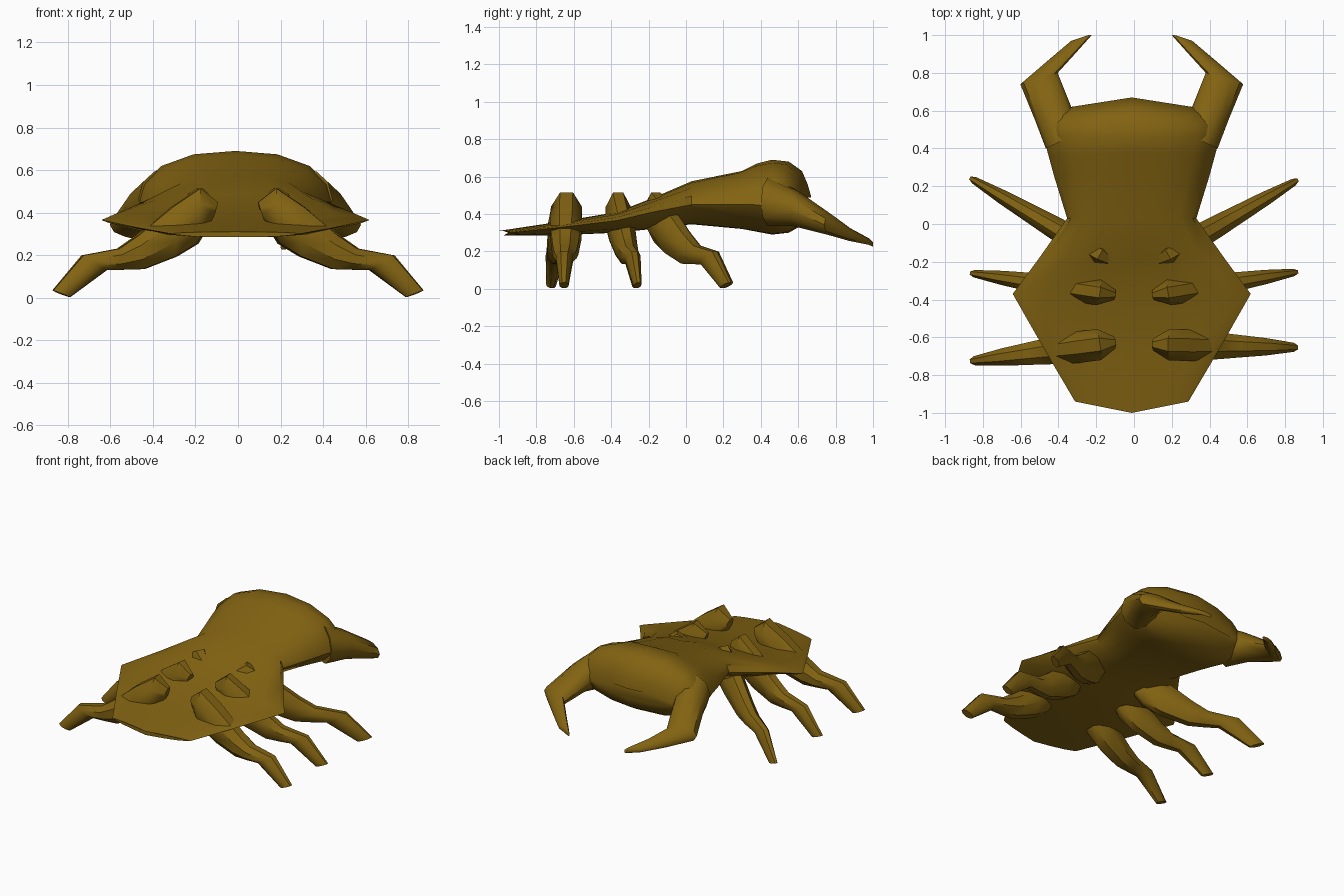
import bpy, bmesh, math
from mathutils import Vector

if "Cube" in bpy.data.objects:
    bpy.data.objects.remove(bpy.data.objects["Cube"])

mat = bpy.data.materials.new("olive_brown_shell")
mat.diffuse_color = (0.225, 0.125, 0.006, 1)
mat.use_nodes = True
mat.node_tree.nodes["Principled BSDF"].inputs["Base Color"].default_value = mat.diffuse_color
MID = -0.012  # shell centre line


def loft(name, rings, angle=40):
    """Skin a list of equal-length rings and cap both ends."""
    bm = bmesh.new()
    rows = [[bm.verts.new(p) for p in ring] for ring in rings]
    n = len(rows[0])
    for a, b in zip(rows, rows[1:]):
        for i in range(n):
            j = (i + 1) % n
            bm.faces.new((a[i], a[j], b[j], b[i]))
    bm.faces.new(rows[0])
    bm.faces.new(rows[-1])
    bmesh.ops.recalc_face_normals(bm, faces=bm.faces)
    me = bpy.data.meshes.new(name)
    bm.to_mesh(me)
    bm.free()
    me.materials.append(mat)
    ob = bpy.data.objects.new(name, me)
    bpy.context.collection.objects.link(ob)
    bpy.ops.object.select_all(action='DESELECT')
    ob.select_set(True)
    bpy.context.view_layer.objects.active = ob
    bpy.ops.object.shade_smooth_by_angle(angle=math.radians(angle))
    return ob


# Shell: y at centre, y at edge, half width, top z, edge z, bottom z
shell = [
    (-1.00, -.94, .30, .31, .30, .285),
    (-.70, -.66, .465, .355, .33, .285),
    (-.37, -.37, .63, .41, .365, .30),
    (-.18, -.18, .49, .485, .41, .32),
    (.03, .03, .342, .575, .45, .345),
    (.30, .25, .41, .63, .45, .32),
    (.38, .36, .44, .67, .45, .305),
    (.46, .47, .47, .69, .44, .29),
    (.55, .52, .465, .68, .43, .30),
    (.62, .57, .42, .63, .43, .34),
    (.65, .60, .37, .56, .43, .38),
    (.67, .62, .32, .49, .43, .42),
]
cols = [-1, -.94, -.74, -.42, 0, .42, .74, .94, 1]


def shell_ring(y0, y1, w, zt, ze, zb):
    def point(u, z):
        return (MID + w * u, y0 + (y1 - y0) * abs(u), z)
    top = [point(u, ze + (zt - ze) * math.sqrt(max(0, 1 - abs(u) ** 2.4))) for u in cols]
    low = [point(u, zb + (ze - zb) * abs(u) ** 4) for u in cols[-2:0:-1]]
    return top + low


loft("shell", [shell_ring(*s) for s in shell])

# Rear pincers: inner x, y, outer x, y, top z, bottom z
pincer = [
    (.24, .50, .455, .40, .60, .33),
    (.32, .62, .512, .55, .53, .33),
    (.392, .80, .59, .74, .40, .285),
    (.31, .89, .45, .86, .325, .255),
    (.225, .985, .32, .97, .27, .235),
    (.212, 1.0, .228, 1.0, .25, .225),
]


def pincer_ring(side, xi, yi, xo, yo, zt, zb, n=10):
    ring = []
    for i in range(n):
        a = 2 * math.pi * i / n
        t = .5 + .5 * math.cos(a)
        ring.append((MID + side * (xi + (xo - xi) * t), yi + (yo - yi) * t,
                     (zt + zb) / 2 + (zt - zb) / 2 * math.sin(a)))
    return ring


for side, label in ((1, "right"), (-1, "left")):
    loft(label + "_pincer", [pincer_ring(side, *s) for s in pincer])

# Legs: top x, z, bottom x, z, half thickness
leg = [
    (.095, .45, .12, .37, .035),
    (.18, .518, .20, .25, .09),
    (.31, .43, .30, .19, .09),
    (.47, .295, .45, .132, .075),
    (.56, .232, .54, .13, .065),
    (.73, .20, .62, .13, .05),
    (.87, .035, .79, .003, .026),
]


def leg_ring(side, y0, slope, fat, xt, zt, xb, zb, w, n=8):
    across = Vector((-slope, 1)).normalized() * w * fat
    ring = []
    for i in range(n):
        a = 2 * math.pi * (i + .5) / n
        c, s = math.cos(a) * 1.05, math.sin(a)
        x = (xt + xb) / 2 + (xt - xb) / 2 * c
        y = y0 + slope * (x - .2) + across.y * s
        ring.append((side * (x + across.x * s), y, (zt + zb) / 2 + (zt - zb) / 2 * c))
    return ring


# name, side, y at root, sideways slope, fatness
for name, side, y0, slope, fat in (
        ("front_right_leg", 1, -.64, -.02, 1), ("front_left_leg", -1, -.64, -.13, 1),
        ("middle_right_leg", 1, -.36, .16, .82), ("middle_left_leg", -1, -.36, .15, .82),
        ("rear_right_leg", 1, -.15, .575, .82), ("rear_left_leg", -1, -.15, .59, .82)):
    loft(name, [leg_ring(side, y0, slope, fat, *s) for s in leg])
